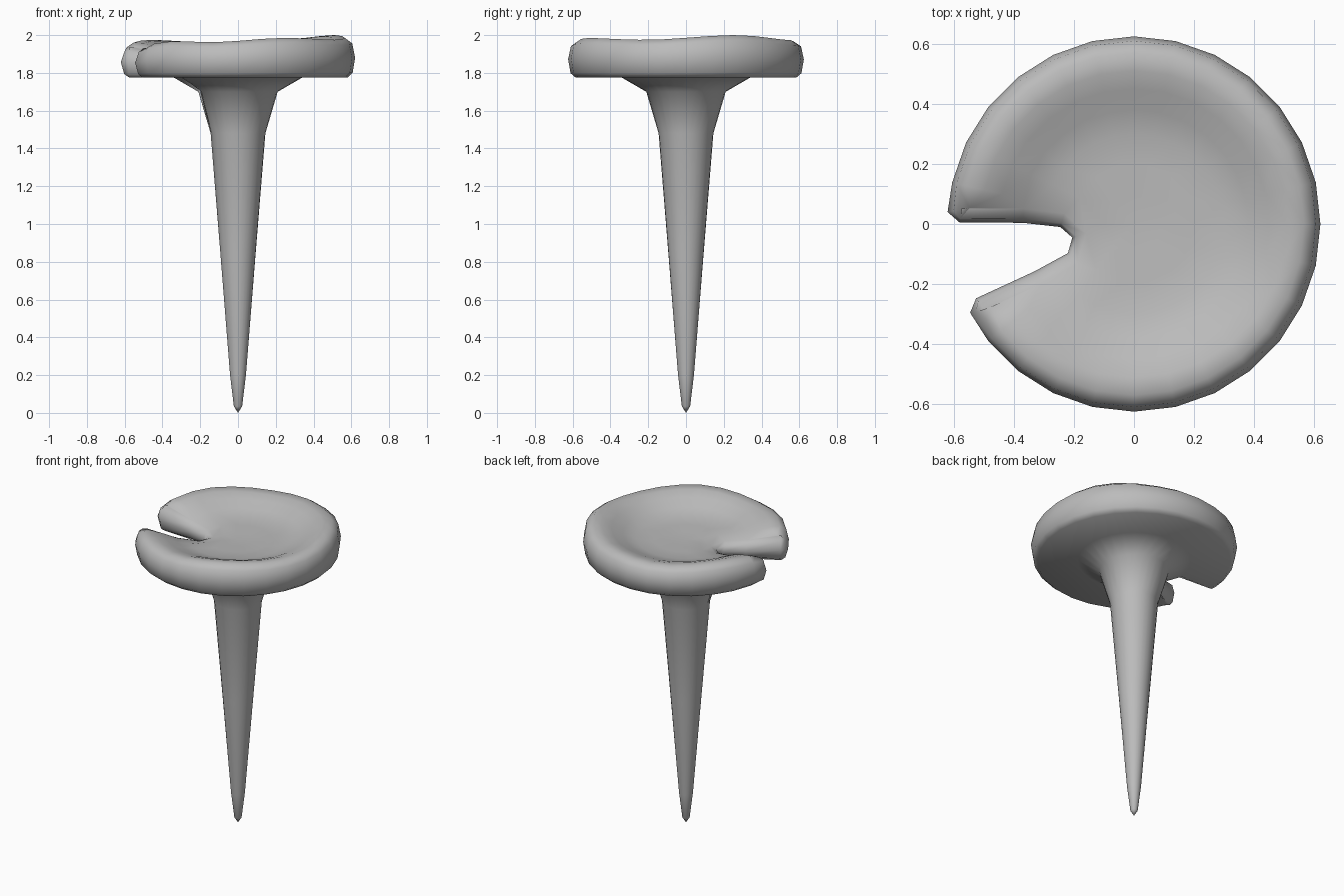
import bpy, bmesh
from math import sin, cos, pi, degrees, atan2
from mathutils import Vector
from mathutils.geometry import delaunay_2d_cdt

if "Cube" in bpy.data.objects:
    bpy.data.objects.remove(bpy.data.objects["Cube"])

# Plan outline: 28-sided disc with a wedge notch cut in the left side
STEP = 2 * pi / 28
arc = [Vector((0.62 * cos(k * STEP), 0.624 * sin(k * STEP))) for k in range(-11, 14)]
notch = [Vector(p) for p in [(-0.62, 0.04), (-0.58, 0.005), (-0.37, 0.004),
                             (-0.245, -0.01), (-0.205, -0.045), (-0.22, -0.097),
                             (-0.33, -0.157), (-0.525, -0.247), (-0.545, -0.295)]]
outline = arc + notch
N = len(outline)
angles = [k * STEP for k in range(-11, 14)]
angles += [13 * STEP + (i + 1) * 4 * STEP / 10 for i in range(9)]


def lerp_table(table, x):
    for (x0, y0), (x1, y1) in zip(table, table[1:]):
        if x <= x1:
            t = max(0, (x - x0) / (x1 - x0))
            return y0 + (y1 - y0) * t * t * (3 - 2 * t)
    return table[-1][1]


def inset(d):
    """Offset the outline inwards, a little more at the lip corners."""
    pts = []
    for i, p in enumerate(outline):
        t = outline[(i + 1) % N] - outline[i - 1]
        n = Vector((-t.y, t.x)).normalized()
        pts.append(p + n * d * (1.35 if i in (25, 33) else 1.0 if i < 25 else 0.85))
    return pts


# Uneven rim height by angle, and the dish falling away inside it
RIM = [(-180, 1.945), (-150, 1.950), (-125, 1.968), (-105, 1.962), (-65, 1.985),
       (-22, 1.975), (27, 2.0), (70, 1.975), (105, 1.962), (145, 1.975), (180, 1.955)]
DISH = [(0, 0.0), (0.28, 0.12), (0.55, 1.0)]


def top_z(p):
    rim = lerp_table(RIM, degrees(atan2(p.y, p.x)))
    return 1.88 + (rim - 1.88) * lerp_table(DISH, p.length)


bm = bmesh.new()
rings = []


def add_ring(pts, zs):
    rings.append([bm.verts.new((p.x, p.y, z)) for p, z in zip(pts, zs)])


# Tapered stem
for r, z in [(0.022, 0.035), (0.042, 0.2), (0.093, 0.84), (0.145, 1.48)]:
    add_ring([Vector((r * cos(a), r * sin(a))) for a in angles], [z] * N)

# Flare under the head, clipped by the notch
base = inset(0.04)
flare = []
for a, b in zip(angles, base):
    r = min(0.21, 0.95 * b.length)
    flare.append(Vector((r * cos(a), r * sin(a))))
add_ring(flare, [1.70] * N)
add_ring([b.normalized() * min(0.34, 0.95 * b.length) for b in base], [1.775] * N)

# Head underside and rounded edge
shoulder = inset(0.055)
tops = [top_z(p) - (0.018 if i >= 25 else 0) for i, p in enumerate(shoulder)]
for d, f in [(0.04, 0.0), (0.013, 0.12), (0.0, 0.5), (0.015, 0.86), (0.055, 1.0)]:
    add_ring(inset(d), [1.775 + (t - 1.775) * f for t in tops])

for lo, hi in zip(rings, rings[1:]):
    for i in range(N):
        j = (i + 1) % N
        bm.faces.new((lo[i], lo[j], hi[j], hi[i]))
tip = bm.verts.new((0, 0, 0))
for i in range(N):
    bm.faces.new((tip, rings[0][(i + 1) % N], rings[0][i]))


# Dished top: polar points filled inside the shoulder, clear of the notch
def edge_distance(p):
    best = 9
    for a, b in zip(shoulder, shoulder[1:] + shoulder[:1]):
        t = max(0, min(1, (p - a).dot(b - a) / (b - a).length_squared))
        best = min(best, (p - a - (b - a) * t).length)
    return best


inner = [Vector((0, 0))]
for r, n in [(0.1, 8), (0.2, 14), (0.3, 28), (0.38, 28), (0.45, 28), (0.51, 28)]:
    for k in range(n):
        p = Vector((r * cos(2 * pi * k / n), r * sin(2 * pi * k / n)))
        if edge_distance(p) > 0.04:
            inner.append(p)
pts, _, tris, orig, _, _ = delaunay_2d_cdt(
    shoulder + inner, [(i, (i + 1) % N) for i in range(N)], [], 1, 1e-5)
verts = []
for p, o in zip(pts, orig):
    if o and o[0] < N:
        verts.append(rings[-1][o[0]])
    else:
        verts.append(bm.verts.new((p.x, p.y, top_z(p))))
for t in tris:
    c = sum((pts[i] for i in t), Vector((0, 0))) / 3
    # Skip any filler triangle lying across the notch opening
    inside = False
    for a, b in zip(shoulder, shoulder[1:] + shoulder[:1]):
        if (a.y > c.y) != (b.y > c.y) and c.x < a.x + (c.y - a.y) * (b.x - a.x) / (b.y - a.y):
            inside = not inside
    if inside:
        bm.faces.new([verts[i] for i in t])

loose = [v for v in bm.verts if not v.link_faces]
bmesh.ops.delete(bm, geom=loose, context='VERTS')
bmesh.ops.recalc_face_normals(bm, faces=bm.faces)
for f in bm.faces:
    f.smooth = True
mesh = bpy.data.meshes.new("notched_head_and_stem")
bm.to_mesh(mesh)
bm.free()

# Darker grey finish
grey = bpy.data.materials.new("dark_grey")
grey.diffuse_color = (0.5, 0.5, 0.5, 1)
grey.use_nodes = True
grey.node_tree.nodes["Principled BSDF"].inputs["Base Color"].default_value = grey.diffuse_color
mesh.materials.append(grey)
bpy.context.collection.objects.link(bpy.data.objects.new("notched_head_and_stem", mesh))
